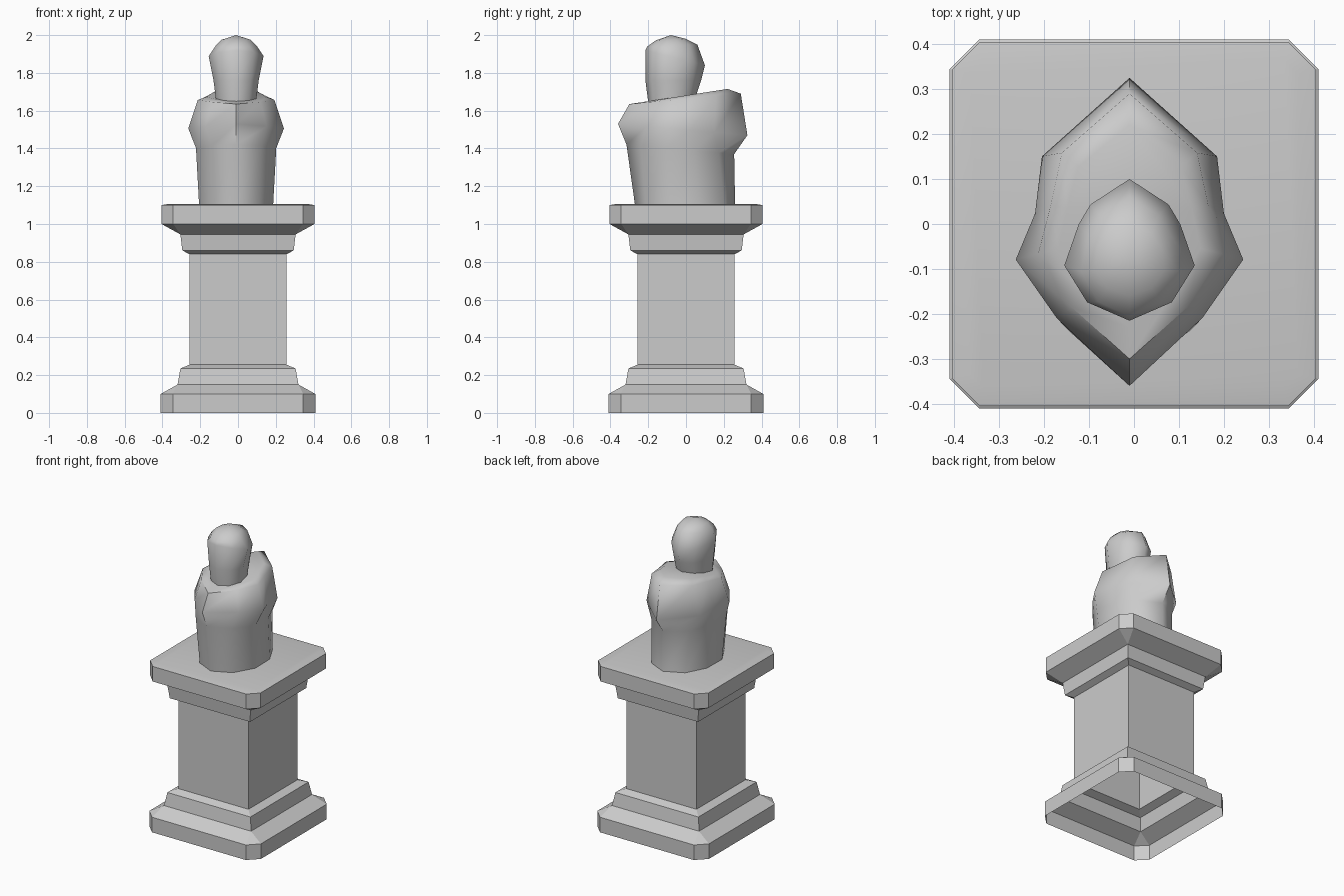
import bpy
import bmesh
from math import sin, cos, pi, radians

if "Cube" in bpy.data.objects:
    bpy.data.objects.remove(bpy.data.objects["Cube"], do_unlink=True)

stone = bpy.data.materials.new("grey stone")
stone.use_nodes = True
stone.diffuse_color = (0.6, 0.6, 0.6, 1)
stone.node_tree.nodes["Principled BSDF"].inputs["Base Color"].default_value = (0.6, 0.6, 0.6, 1)


def loft(name, rings, angle, apex=None, floor=False):
    """Skin a stack of point rings, then close the top."""
    bm = bmesh.new()
    loops = [[bm.verts.new(p) for p in ring] for ring in rings]
    for low, high in zip(loops, loops[1:]):
        for i in range(len(low)):
            bm.faces.new((low[i - 1], low[i], high[i], high[i - 1]))
    top = loops[-1]
    if apex:
        tip = bm.verts.new(apex)
        for i in range(len(top)):
            bm.faces.new((top[i - 1], top[i], tip))
    else:
        bm.faces.new(top)
    if floor:
        bm.faces.new(loops[0][::-1])
    bmesh.ops.remove_doubles(bm, verts=bm.verts, dist=0.0005)
    bmesh.ops.recalc_face_normals(bm, faces=bm.faces)
    mesh = bpy.data.meshes.new(name)
    bm.to_mesh(mesh)
    bm.free()
    mesh.materials.append(stone)
    obj = bpy.data.objects.new(name, mesh)
    bpy.context.collection.objects.link(obj)
    bpy.ops.object.select_all(action="DESELECT")
    obj.select_set(True)
    bpy.context.view_layer.objects.active = obj
    bpy.ops.object.shade_smooth_by_angle(angle=radians(angle))
    return obj


def square_ring(half, z, cut):
    """Square with optional clipped corners."""
    ring = []
    for sx, sy in ((1, 1), (-1, 1), (-1, -1), (1, -1)):
        a = (sx * half, sy * (half - cut), z)
        b = (sx * (half - cut), sy * half, z)
        ring += [a, b] if sx * sy > 0 else [b, a]
    return ring


def body_ring(outline, width, front, back, z_front, z_back, blend=1):
    """Mirrored outline, blended from an ellipse (0) to the pointed shape (1)."""
    half = []
    for i, (x, t) in enumerate(outline):
        a = pi * i / (len(outline) - 1)
        x = blend * x + (1 - blend) * sin(a)
        t = blend * t + (1 - blend) * (1 - cos(a)) / 2
        half.append((x * width, front + t * (back - front), z_front + t * (z_back - z_front)))
    mirrored = [(-x, y, z) for x, y, z in half[-2:0:-1]]
    return [(x - 0.01, y, z) for x, y, z in half + mirrored]


# Pedestal: hollow shell, open underneath, with clipped slab corners
steps = [(0.41, 0, 0.065), (0.41, 0.1, 0.065), (0.32, 0.15, 0), (0.305, 0.235, 0),
         (0.257, 0.255, 0), (0.257, 0.84, 0), (0.295, 0.86, 0), (0.305, 0.945, 0),
         (0.405, 1.0, 0.062), (0.405, 1.1, 0.062), (0.365, 1.107, 0.03)]
loft("pedestal", [square_ring(*s) for s in steps], 15)

# Torso: pointed chest and back, top rising toward the back
torso_outline = [(0, 0), (0.64, 0.22), (1, 0.41), (0.83, 0.56), (0.77, 0.745), (0, 1)]
torso = [(0.205, -0.27, 0.26, 1.1, 1.1, 0.1),
         (0.22, -0.315, 0.255, 1.42, 1.37, 0.3),
         (0.253, -0.36, 0.325, 1.53, 1.47, 1),
         (0.205, -0.3, 0.29, 1.635, 1.69, 0.8),
         (0.16, -0.23, 0.22, 1.645, 1.715, 0.7)]
loft("torso", [body_ring(torso_outline, *r) for r in torso], 60, floor=True)

# Head and neck
head_outline = [(0, 0), (0.65, 0.13), (1, 0.39), (0.78, 0.68), (0.6, 0.82), (0, 1)]
head = [(0.11, -0.2, 0.05, 1.645, 1.67, 0.3),
        (0.122, -0.215, 0.08, 1.76, 1.76, 0.6),
        (0.145, -0.215, 0.1, 1.92, 1.84, 1),
        (0.11, -0.205, 0.06, 1.94, 1.95, 0.7)]
head_rings = [body_ring(head_outline, *r) for r in head]
head_rings.append(body_ring(head_outline, 0.08, -0.16, 0.0, 1.972, 1.98, 0.4))
loft("head", head_rings, 60, apex=(-0.01, -0.08, 2.0), floor=True)
